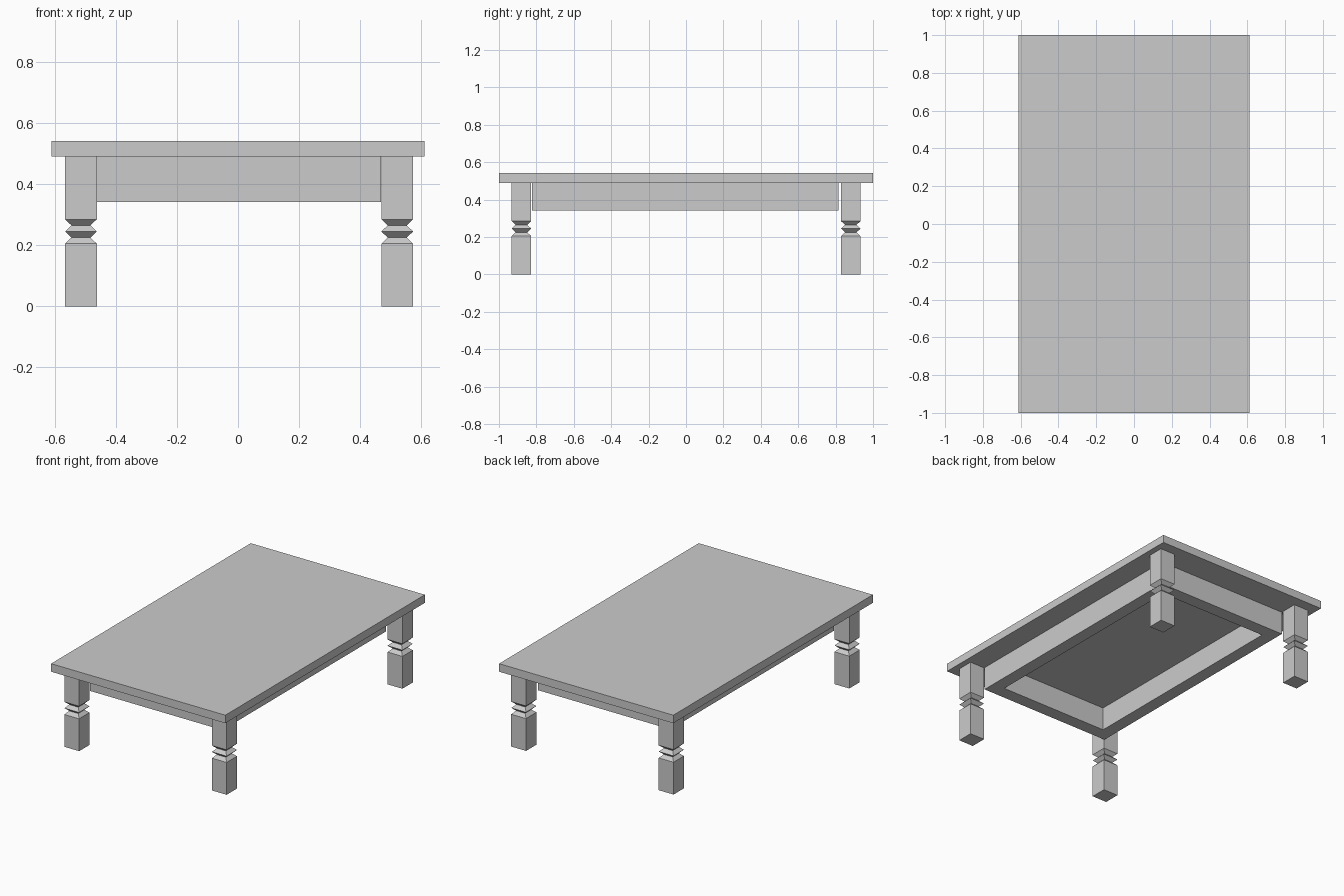
import bpy, bmesh

if "Cube" in bpy.data.objects:
    bpy.data.objects.remove(bpy.data.objects["Cube"])


def finish(name, bm):
    bmesh.ops.recalc_face_normals(bm, faces=bm.faces)
    mesh = bpy.data.meshes.new(name)
    bm.to_mesh(mesh)
    bm.free()
    obj = bpy.data.objects.new(name, mesh)
    bpy.context.collection.objects.link(obj)
    return obj


def square_ring(bm, hx, hy, z):
    return [bm.verts.new((sx * hx, sy * hy, z))
            for sx, sy in ((-1, -1), (1, -1), (1, 1), (-1, 1))]


def bridge(bm, a, b):
    for i in range(4):
        j = (i + 1) % 4
        bm.faces.new((a[i], a[j], b[j], b[i]))


def square_stack(name, profile, location=(0, 0, 0)):
    """Stack of square sections; profile rows are (half x, half y, z)."""
    bm = bmesh.new()
    rings = [square_ring(bm, *row) for row in profile]
    for a, b in zip(rings, rings[1:]):
        bridge(bm, a, b)
    bm.faces.new(rings[0])
    bm.faces.new(rings[-1])
    obj = finish(name, bm)
    obj.location = location
    return obj


# Table top
square_stack("table_top", [(0.611, 1.0, 0.49), (0.611, 1.0, 0.541)])

# Legs: square posts with two notched grooves
W, N = 0.052, 0.031
leg_profile = [(w, w, z) for w, z in (
    (W, 0), (W, 0.205), (N, 0.225), (W, 0.245),
    (N, 0.265), (W, 0.285), (W, 0.49))]
for end, y in (("front", -0.880), ("back", 0.881)):
    for side, x in (("left", -0.514), ("right", 0.521)):
        square_stack(f"{end}_{side}_leg", leg_profile, (x, y, 0))

# Apron: open rectangular frame under the top
bm = bmesh.new()
outer_low = square_ring(bm, 0.465, 0.82, 0.341)
outer_high = square_ring(bm, 0.465, 0.82, 0.49)
inner_high = square_ring(bm, 0.383, 0.735, 0.49)
inner_low = square_ring(bm, 0.383, 0.735, 0.341)
loops = [outer_low, outer_high, inner_high, inner_low]
for k in range(4):
    bridge(bm, loops[k], loops[(k + 1) % 4])
finish("apron_frame", bm).location = (0.003, -0.004, 0)
